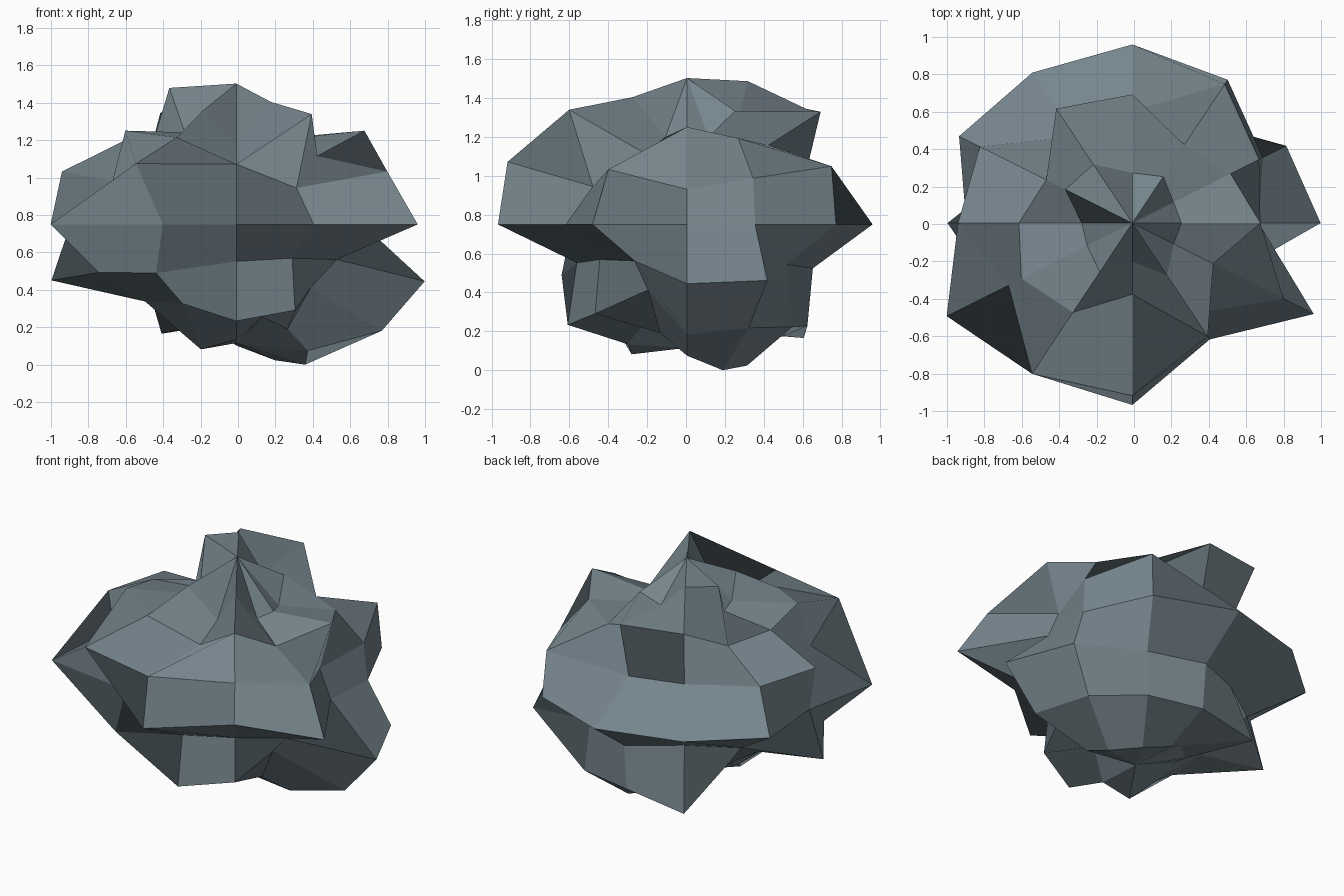
import bpy, bmesh, math

# Rock: a 12 x 8 globe whose points are pushed in or out, then squashed.
# Each row is one ring (top to bottom), each value the reach every 30 degrees.
REACH = [
    [.68, .66, .855, .80, 1.08, 1.07, .70, .72, .90, .61, .96, .66],
    [.96, .85, .78, 1.11, 1.14, .745, .85, .96, .89, .615, 1.13, .70],
    [.64, .84, 1.06, .74, .66, 1.01, 1.0, .82, 1.15, 1.14, .69, 1.0],
    [.67, .80, 1.01, 1.09, 1.06, 1.06, .88, 1.136, .78, 1.11, .82, 1.11],
    [1.08, 1.02, .73, .80, .70, .75, 1.06, .91, .92, .70, .64, .665],
    [1.09, 1.02, 1.01, 1.0, 1.12, .74, .72, .79, .81, .99, .88, .645],
    [.99, 1.10, 1.065, .95, .80, .80, .75, .84, .98, .905, .725, .82],
]
TOP, BOTTOM = 1.02, .86
SQUASH = (1.009, .876, .738)
CENTRE = (-.009, .005, .75)

bm = bmesh.new()
bmesh.ops.create_uvsphere(bm, u_segments=12, v_segments=8, radius=1)
for v in bm.verts:
    ring = round((90 - math.degrees(math.asin(max(-1, min(1, v.co.z))))) / 22.5)
    if ring == 0:
        r = TOP
    elif ring == 8:
        r = BOTTOM
    else:
        r = REACH[ring - 1][round(math.degrees(math.atan2(v.co.y, v.co.x)) / 30) % 12]
    v.co = [c + r * s * p for c, s, p in zip(CENTRE, SQUASH, v.co)]

# Flat-faced rock object
mesh = bpy.data.meshes.new("rock")
bm.to_mesh(mesh)
bm.free()
mesh.shade_flat()
rock = bpy.data.objects.new("rock", mesh)
bpy.context.collection.objects.link(rock)

# Dark slate colour
slate = bpy.data.materials.new("slate")
slate.diffuse_color = (.18, .235, .265, 1)
mesh.materials.append(slate)
